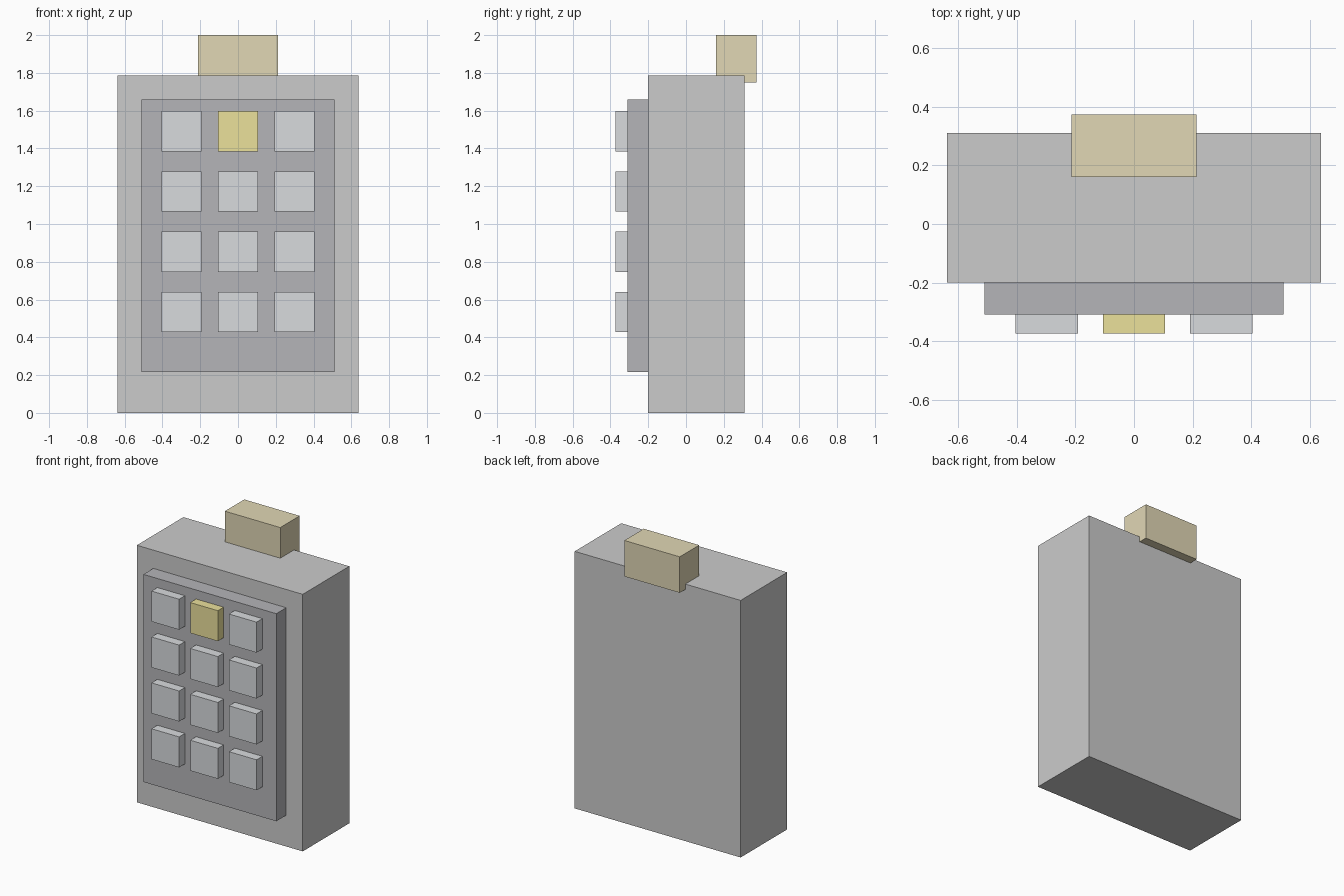
import bpy

if "Cube" in bpy.data.objects:
    bpy.data.objects.remove(bpy.data.objects["Cube"])


def material(name, rgb):
    m = bpy.data.materials.new(name)
    m.diffuse_color = (*rgb, 1)
    m.use_nodes = True
    m.node_tree.nodes["Principled BSDF"].inputs["Base Color"].default_value = m.diffuse_color
    return m


def box(name, x, y, z, mat):
    """Axis-aligned block from (min, max) ranges."""
    bpy.ops.mesh.primitive_cube_add(size=1, location=[sum(r) / 2 for r in (x, y, z)])
    ob = bpy.context.object
    ob.name = name
    ob.scale = [r[1] - r[0] for r in (x, y, z)]
    bpy.ops.object.transform_apply(location=False, rotation=False, scale=True)
    ob.data.materials.append(mat)
    return ob


body_grey = material("body_grey", (0.54, 0.56, 0.57))
panel_grey = material("panel_grey", (0.46, 0.46, 0.48))
key_grey = material("key_grey", (0.69, 0.71, 0.73))
yellow = material("yellow", (0.83, 0.75, 0.33))
tan = material("tan", (0.75, 0.68, 0.46))

# Main case and raised front panel
box("case", (-0.638, 0.638), (-0.2, 0.311), (0, 1.787), body_grey)
box("front_panel", (-0.511, 0.511), (-0.309, -0.2), (0.217, 1.66), panel_grey)

# Block on the top rear edge, overhanging the back
box("top_block", (-0.213, 0.213), (0.16, 0.373), (1.75, 2.0), tan)

# Keypad: 4 rows of 3 keys, top middle key is yellow
half = 0.106
for row in range(4):
    for col in range(3):
        cx = (col - 1) * 0.298
        cz = 1.491 - row * 0.319
        mat = yellow if (row, col) == (0, 1) else key_grey
        box(f"key_{row + 1}_{col + 1}", (cx - half, cx + half),
            (-0.373, -0.309), (cz - half, cz + half), mat)
